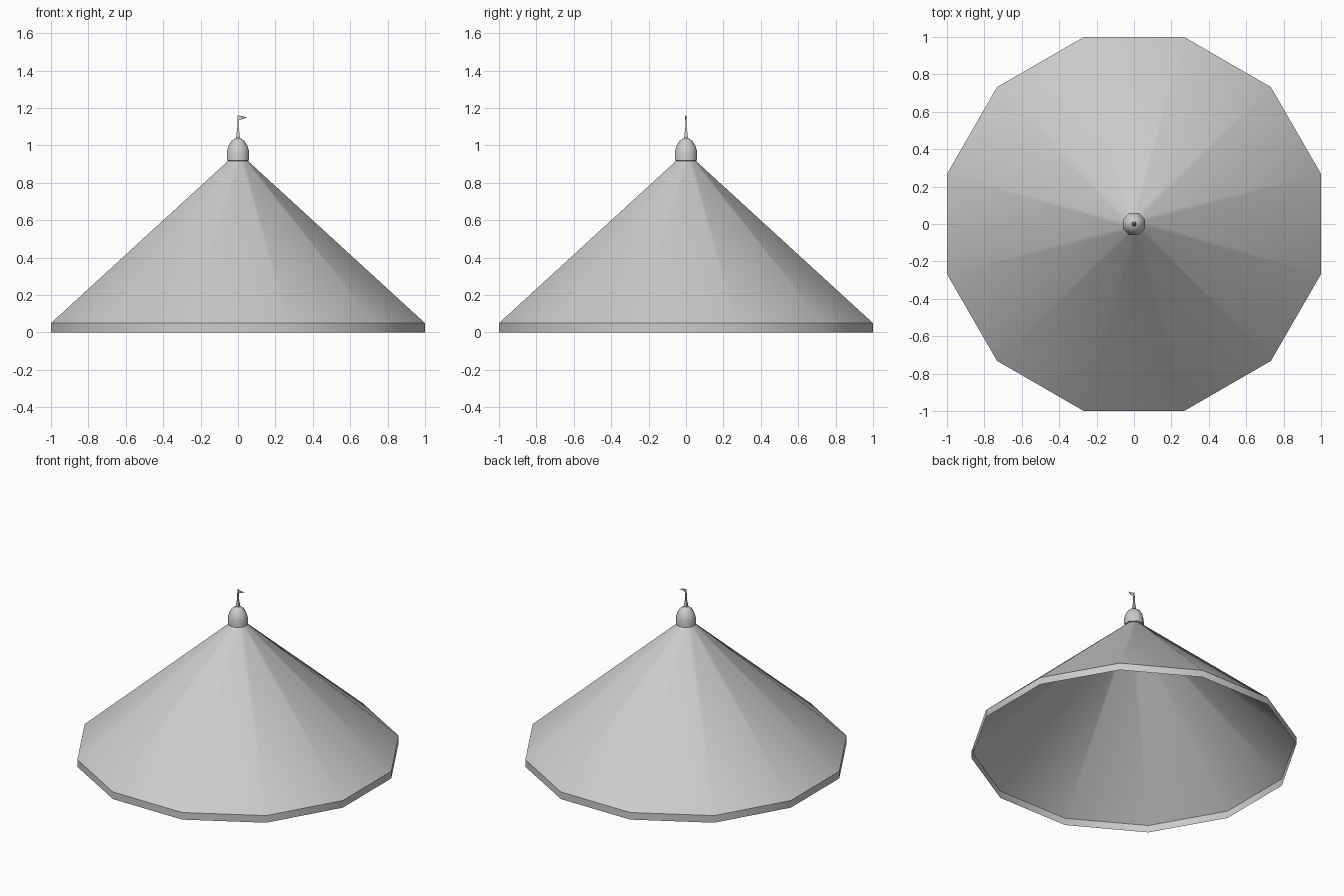
import bpy, bmesh, math

if "Cube" in bpy.data.objects:
    bpy.data.objects.remove(bpy.data.objects["Cube"])

canvas = bpy.data.materials.new("light grey")
canvas.diffuse_color = (0.6, 0.6, 0.6, 1)
canvas.use_nodes = True
canvas.node_tree.nodes["Principled BSDF"].inputs["Base Color"].default_value = canvas.diffuse_color


def make_object(name, bm, smooth=True):
    mesh = bpy.data.meshes.new(name)
    bm.to_mesh(mesh)
    bm.free()
    mesh.materials.append(canvas)
    obj = bpy.data.objects.new(name, mesh)
    bpy.context.collection.objects.link(obj)
    if smooth:
        bpy.ops.object.select_all(action='DESELECT')
        obj.select_set(True)
        bpy.context.view_layer.objects.active = obj
        bpy.ops.object.shade_smooth_by_angle(angle=math.radians(46))
    return obj


def lathe(name, profile, sides, cap=False, smooth=True):
    """Revolve (flat-to-centre radius, z) points, with flat sides facing the axes."""
    bm = bmesh.new()
    grow = 1 / math.cos(math.pi / sides)
    rings = []
    for r, z in profile:
        rings.append([bm.verts.new((r * grow * math.cos(2 * math.pi * (i + 0.5) / sides),
                                    r * grow * math.sin(2 * math.pi * (i + 0.5) / sides), z))
                      for i in range(sides)])
    for low, high in zip(rings, rings[1:]):
        for i in range(sides):
            j = (i + 1) % sides
            bm.faces.new((low[i], low[j], high[j], high[i]))
    if cap:
        bm.faces.new(rings[-1])
    return make_object(name, bm, smooth)


# Twelve-sided tent roof, open underneath, with a short upright valance
lathe("tent_roof", [(1, 0.05), (0.05, 0.92)], 12)
lathe("roof_valance", [(1, 0), (1, 0.05)], 12)

# Domed cap on the peak
lathe("peak_dome", [(0.045, 0.915), (0.06, 0.92), (0.06, 0.965), (0.052, 0.995),
                    (0.035, 1.025), (0.012, 1.04)], 8, cap=True)

# Tapered spike and thin flagpole
lathe("flagpole", [(0.011, 1.035), (0.009, 1.055), (0.004, 1.095), (0.003, 1.16)], 4, cap=True)

# Small pennant, slightly waved
bm = bmesh.new()
top = [bm.verts.new(p) for p in ((0, 0, 1.16), (0.025, -0.006, 1.156))]
low = [bm.verts.new(p) for p in ((0, 0, 1.133), (0.025, -0.006, 1.141))]
tip = bm.verts.new((0.05, 0.005, 1.149))
bm.faces.new((low[0], low[1], top[1], top[0]))
bm.faces.new((low[1], tip, top[1]))
make_object("pennant", bm, smooth=False)
